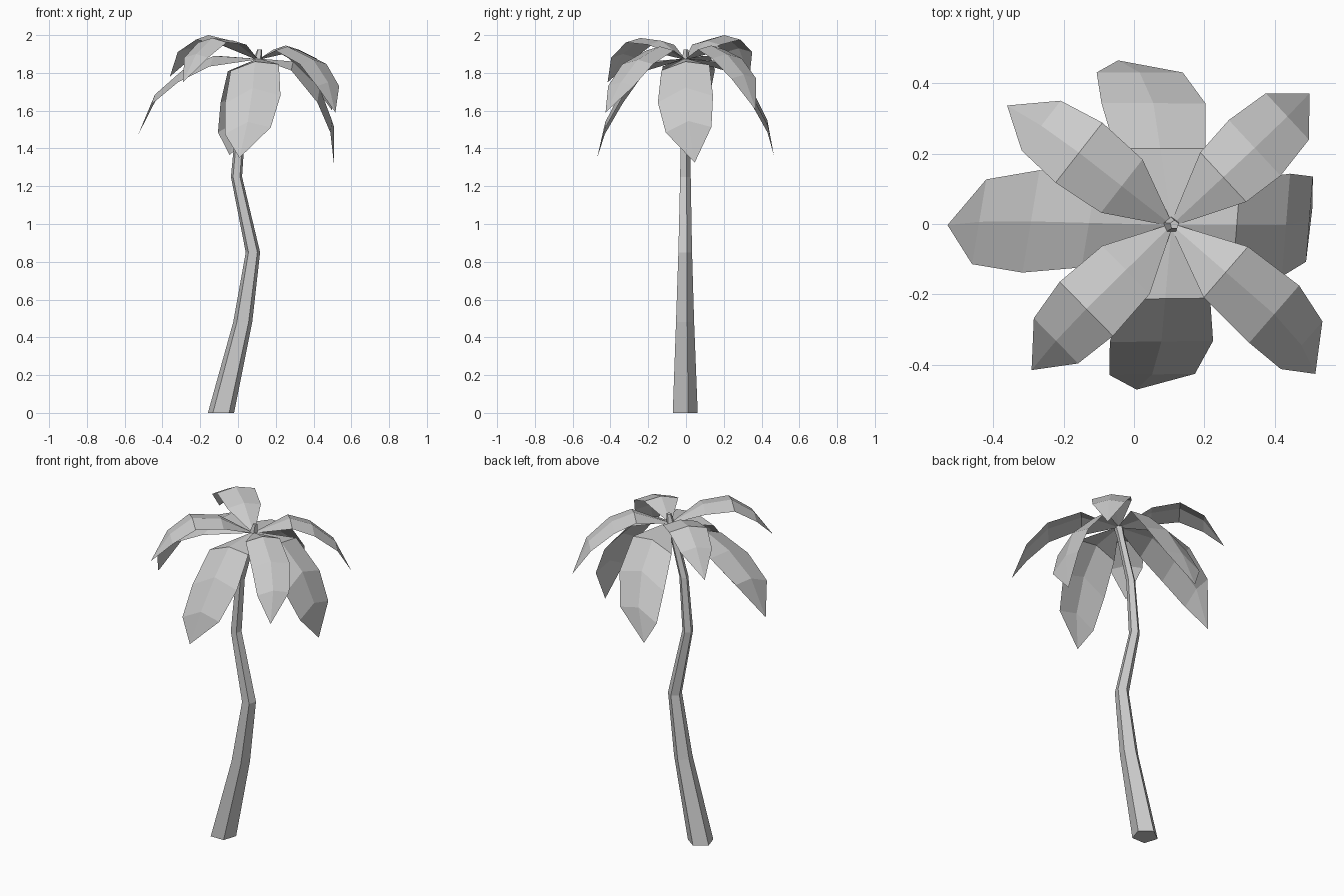
import bpy
import bmesh
from math import cos, sin, radians
from mathutils import Vector

cube = bpy.data.objects.get("Cube")
if cube:
    bpy.data.objects.remove(cube, do_unlink=True)

# Single flat colour
grey = bpy.data.materials.new("plain_grey")
grey.use_nodes = True
tone = (0.6, 0.6, 0.6, 1)
grey.diffuse_color = tone
shader = grey.node_tree.nodes["Principled BSDF"]
shader.inputs["Base Color"].default_value = tone
shader.inputs["Roughness"].default_value = 0.9


def finish(bm, name):
    """Turn a bmesh into a flat-shaded object."""
    mesh = bpy.data.meshes.new(name)
    bm.to_mesh(mesh)
    bm.free()
    mesh.materials.append(grey)
    obj = bpy.data.objects.new(name, mesh)
    bpy.context.collection.objects.link(obj)
    return obj


def build_trunk(path, sides=5):
    """Loft a tapering five-sided tube along (x, y, z, radius) stations."""
    bm = bmesh.new()
    rings = []
    for x, y, z, radius in path:
        ring = []
        for i in range(sides):
            angle = radians(90 + i * 360 / sides)
            ring.append(bm.verts.new((x + radius * cos(angle), y + radius * sin(angle), z)))
        rings.append(ring)
    for low, high in zip(rings, rings[1:]):
        for i in range(sides):
            j = (i + 1) % sides
            bm.faces.new((low[i], low[j], high[j], high[i]))
    bm.faces.new(list(reversed(rings[0])))
    bm.faces.new(rings[-1])
    return finish(bm, "trunk")


def build_frond(name, azimuth, turn, tilt, profile, widths, folds):
    """Drooping folded leaf: profile holds (reach, height) of its midrib.
    The tip swings sideways by turn; tilt is the (outward, upward) slope of the sections."""
    bm = bmesh.new()
    midrib = []
    for (reach, height), swing in zip(profile, sway):
        angle = radians(azimuth + turn * swing)
        midrib.append(crown + Vector((reach * cos(angle), reach * sin(angle), height - crown.z)))
    heading = radians(azimuth)
    outward = Vector((cos(heading), sin(heading), 0))
    side = Vector((-sin(heading), cos(heading), tilt[1])) + outward * tilt[0]

    rows = []
    for centre, half, fold in zip(midrib, widths, folds):
        drop = Vector((0, 0, half * fold))
        points = (centre - side * half - drop, centre, centre + side * half - drop)
        rows.append([bm.verts.new(p) for p in points])
    for near, far in zip(rows, rows[1:]):
        for k in (0, 1):
            bm.faces.new((near[k], far[k], far[k + 1], near[k + 1]))
    tip = bm.verts.new(midrib[-1])
    for k in (0, 1):
        bm.faces.new((rows[-1][k], tip, rows[-1][k + 1]))
    return finish(bm, name)


# Bent trunk with a small flared crown
build_trunk([
    (-0.09, -0.011, 0, 0.073),
    (0.025, -0.01, 0.48, 0.053),
    (0.079, -0.008, 0.85, 0.04),
    (-0.008, -0.006, 1.25, 0.031),
    (0.018, -0.005, 1.57, 0.026),
    (0.09, -0.004, 1.82, 0.022),
    (0.103, -0.003, 1.86, 0.026),
    (0.115, -0.002, 1.925, 0.013),
])

crown = Vector((0.107, -0.003, 1.875))
root = (0.012, crown.z)
sway = (0, 0, 0, 0.35, 1)
broad = (0.012, 0.127, 0.146, 0.121)
slim = (0.01, 0.096, 0.108, 0.09)
deep = (0.2, 0.25, 0.42, 0.38)
shallow = (0.22,) * 4

# Broad lower fronds
lower = {
    "front": (265, -7, (-0.1, 0.14), deep, [(0.21, 1.86), (0.332, 1.72), (0.428, 1.54), (0.478, 1.35)]),
    "back": (98.5, 9.5, (0.15, -0.15), deep, [(0.22, 1.86), (0.35, 1.725), (0.443, 1.55), (0.492, 1.365)]),
    "left": (0, 7, (0.08, 0.12), deep, [(0.185, 1.86), (0.325, 1.722), (0.392, 1.545), (0.403, 1.325)]),
    "right": (178.5, 1.5, (0.14, -0.22), shallow, [(0.235, 1.89), (0.4, 1.815), (0.547, 1.685), (0.637, 1.47)]),
}
for place, (azimuth, turn, tilt, folds, profile) in lower.items():
    build_frond(place + "_lower_frond", azimuth, turn, tilt, [root] + profile, broad, folds)

# Slim upper fronds
upper = {
    "back_left": (42.9, 0.8, [(0.2, 1.945), (0.322, 1.9), (0.451, 1.79), (0.542, 1.6)]),
    "front_left": (-41, -5, [(0.204, 1.94), (0.386, 1.87), (0.503, 1.75), (0.588, 1.59)]),
    "back_right": (142, 2, [(0.18, 1.97), (0.334, 2.0), (0.466, 1.93), (0.578, 1.78)]),
    "front_right": (224.5, 1.5, [(0.182, 1.97), (0.34, 1.985), (0.465, 1.9), (0.573, 1.75)]),
}
for place, (azimuth, turn, profile) in upper.items():
    build_frond(place + "_upper_frond", azimuth, turn, (0, 0), [root] + profile, slim, shallow)
